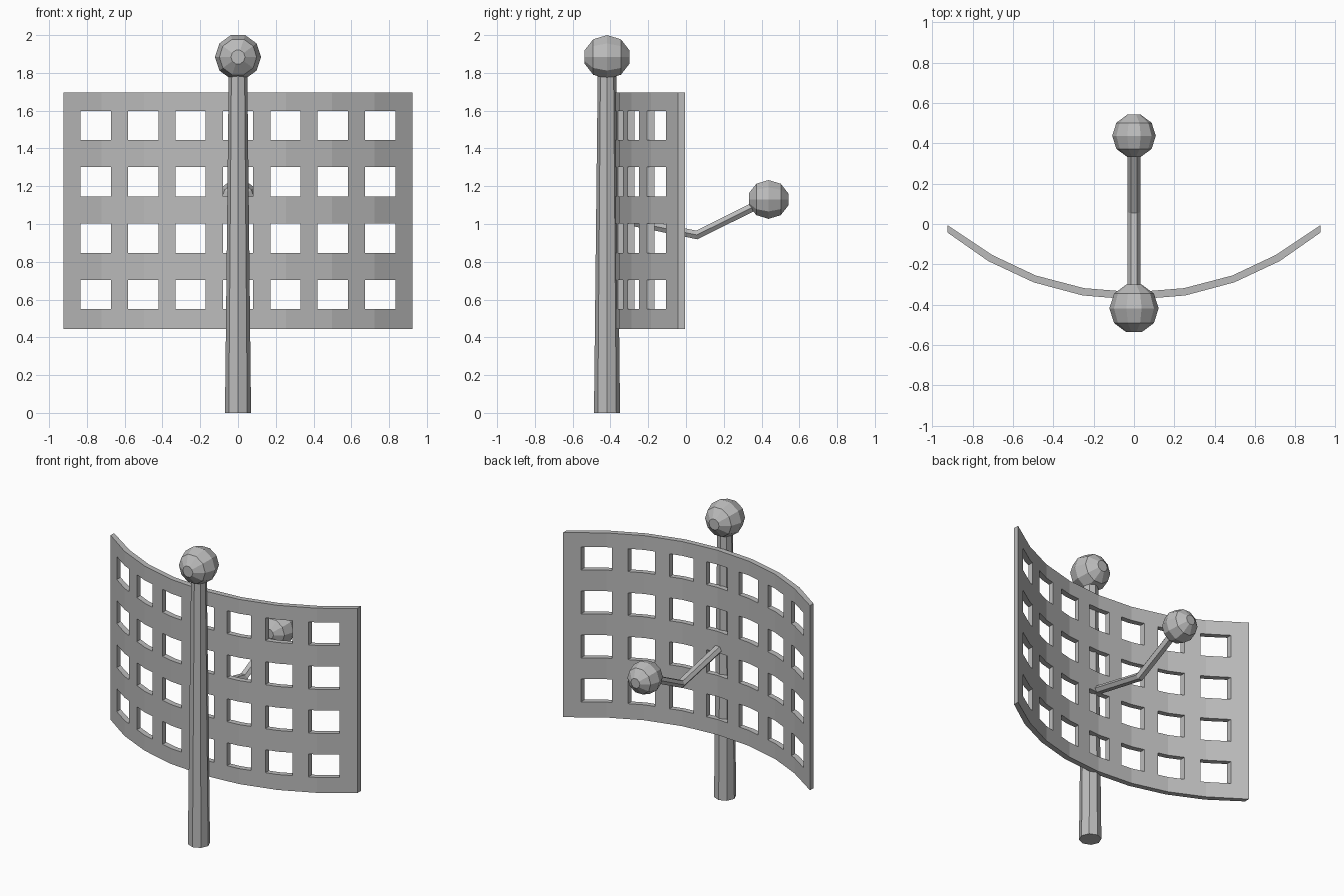
import bpy, bmesh, math
from mathutils import Vector, Matrix

if "Cube" in bpy.data.objects:
    bpy.data.objects.remove(bpy.data.objects["Cube"])

grey = bpy.data.materials.new("grey_metal")
grey.diffuse_color = (0.5, 0.5, 0.5, 1)
grey.use_nodes = True
grey.node_tree.nodes["Principled BSDF"].inputs["Base Color"].default_value = grey.diffuse_color


def finish(name, bm):
    bmesh.ops.recalc_face_normals(bm, faces=bm.faces)
    mesh = bpy.data.meshes.new(name)
    bm.to_mesh(mesh)
    bm.free()
    mesh.materials.append(grey)
    obj = bpy.data.objects.new(name, mesh)
    bpy.context.collection.objects.link(obj)
    return obj


def loft(name, rings):
    """Skin a list of equal-length point rings and cap both ends."""
    bm = bmesh.new()
    loops = [[bm.verts.new(p) for p in ring] for ring in rings]
    n = len(loops[0])
    for a, b in zip(loops, loops[1:]):
        for i in range(n):
            j = (i + 1) % n
            bm.faces.new((a[i], a[j], b[j], b[i]))
    bm.faces.new(loops[0])
    bm.faces.new(loops[-1])
    return finish(name, bm)


def circle(n):
    return [(math.cos(math.tau * i / n), math.sin(math.tau * i / n)) for i in range(n)]


def ball(name, centre, r):
    """Ten-sided ball with its axis along y and flat poles."""
    rings = []
    for deg in (-72, -36, 0, 36, 72):
        a = math.radians(deg)
        rings.append([Vector(centre) + r * Vector((c * math.cos(a), 1.02 * math.sin(a), s * math.cos(a)))
                      for c, s in circle(10)])
    return loft(name, rings)


# Tapered octagonal mast with a ball on top
MAST_Y = -0.418
loft("mast", [[(r * c, MAST_Y + r * s, z) for c, s in circle(8)]
              for r, z in ((0.069, 0), (0.049, 1.82))])
ball("mast_ball", (0, MAST_Y, 1.884), 0.122)

# Bent hexagonal feed arm with a ball at its tip
path = [(-0.37, 1.03), (0.057, 0.942), (0.435, 1.13)]
ups = [(0.2, 1.0), (-0.14, 1.02), (-0.46, 0.89)]   # section direction at each bend
loft("feed_arm", [[(0.031 * c, y + 0.026 * s * u, z + 0.026 * s * v) for c, s in circle(6)]
                  for (y, z), (u, v) in zip(path, ups)])
ball("feed_ball", (0, 0.437, 1.13), 0.108)

# Curved dish panel
outer = [(0, -0.375), (0.255, -0.354), (0.498, -0.289), (0.722, -0.184), (0.925, -0.042)]
inner = [(0, -0.338), (0.248, -0.318), (0.488, -0.255), (0.704, -0.153), (0.925, -0.005)]


def mirrored(half):
    return [(-x, y) for x, y in reversed(half[1:])] + half


outline = mirrored(outer) + mirrored(inner)[::-1]
panel = loft("dish_panel", [[(x, y, z) for x, y in outline] for z in (0.445, 1.695)])

# Window grid cut straight through the panel
bm = bmesh.new()
for col in range(-3, 4):
    for row in range(4):
        place = Matrix.Translation((col * 0.251, -0.2, 0.627 + row * 0.298))
        bmesh.ops.create_cube(bm, size=1, matrix=place @ Matrix.Diagonal((0.16, 1, 0.155, 1)))
cutter = finish("window_cutter", bm)
cutter.hide_render = True
cut = panel.modifiers.new("windows", 'BOOLEAN')
cut.operation = 'DIFFERENCE'
cut.solver = 'EXACT'
cut.object = cutter
bpy.context.view_layer.objects.active = panel
bpy.ops.object.modifier_apply(modifier="windows")
bpy.data.objects.remove(cutter)
